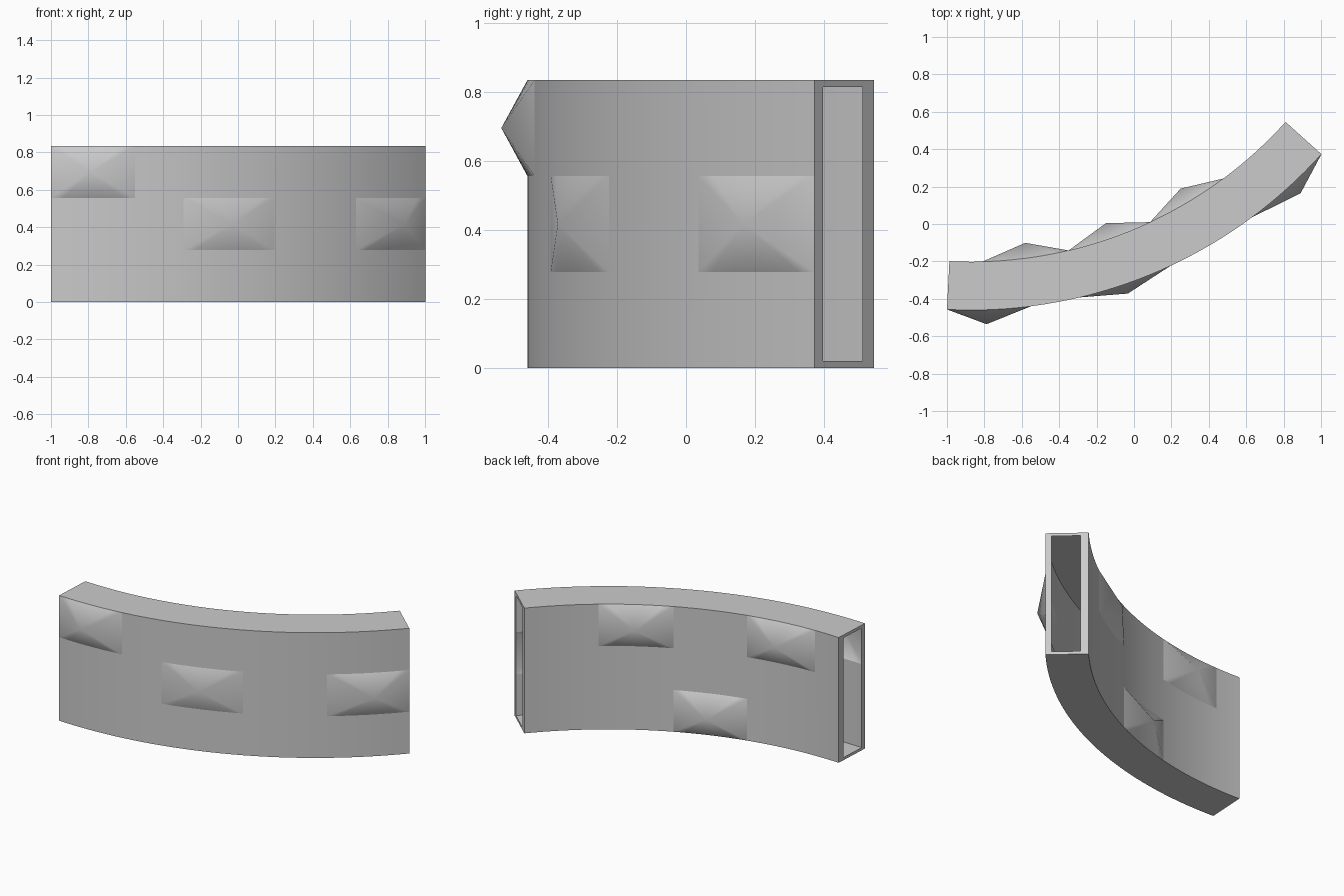
import bpy, bmesh, math

if "Cube" in bpy.data.objects:
    bpy.data.objects.remove(bpy.data.objects["Cube"])

CX, CY = -0.87, 2.06          # centre of the wall's arc
R_FRONT, R_BACK = 2.52, 2.262
H = 0.835
ROWS = [0, H / 3, 2 * H / 3, H]
MARKS = [-2.96, 1.5, 7.3, 13.3, 25.0, 36.55, 47.98]   # block limits in degrees

# (first mark, last mark, row, apex angle, apex radius)
FRONT_BUMPS = [(0, 2, 2, 1.8, 2.597), (3, 4, 1, 19.0, 2.572), (5, 6, 1, 42.9, 2.587)]
BACK_BUMPS = [(1, 3, 2, 7.6, 2.18), (3, 4, 0, 19.3, 2.178), (4, 5, 2, 30.9, 2.18)]

bm = bmesh.new()


def vert(r, deg, z):
    a = math.radians(deg)
    return bm.verts.new((CX + r * math.sin(a), CY - r * math.cos(a), z))


# Finely divided angles that include every block limit
angles, mark_index = [], [0]
for a, b in zip(MARKS, MARKS[1:]):
    n = max(2, round((b - a) / 1.5))
    angles += [a + (b - a) * i / n for i in range(n)]
    mark_index.append(len(angles))
angles.append(MARKS[-1])
LAST = len(angles) - 1


def sharpen(a, b):
    e = bm.edges.get((a, b))
    if e:
        e.smooth = False


def curved_side(r, bumps):
    """Curved wall face with pointed blocks in place of some cells."""
    g = [[vert(r, a, z) for z in ROWS] for a in angles]
    used, fans = set(), []
    for m0, m1, row, deg, apex_r in bumps:
        i0, i1 = mark_index[m0], mark_index[m1]
        used |= {(i, row) for i in range(i0, i1)}
        apex = vert(apex_r, deg, (ROWS[row] + ROWS[row + 1]) / 2)
        loop = [g[i][row] for i in range(i0, i1 + 1)]
        loop += [g[i][row + 1] for i in range(i1, i0 - 1, -1)]
        fans.append((apex, loop))
    for i in range(LAST):
        for j in range(3):
            if (i, j) not in used:
                bm.faces.new((g[i][j], g[i + 1][j], g[i + 1][j + 1], g[i][j + 1]))
    for apex, loop in fans:
        for a, b in zip(loop, loop[1:] + loop[:1]):
            bm.faces.new((a, b, apex))
            sharpen(a, b)
    return g


front = curved_side(R_FRONT, FRONT_BUMPS)
back = curved_side(R_BACK, BACK_BUMPS)

# Top and bottom strips
for j in (0, 3):
    for i in range(LAST):
        bm.faces.new((front[i][j], front[i + 1][j], back[i + 1][j], back[i][j]))
        sharpen(front[i][j], front[i + 1][j])
        sharpen(back[i][j], back[i + 1][j])

# Flat lips around the open hollow ends
for i in (0, LAST):
    rf, rb, zi = R_FRONT - 0.037, R_BACK + 0.05, 0.02
    outer = front[i] + back[i][::-1]
    zs = [zi, ROWS[1], ROWS[2], H - zi]
    inner = [vert(rf, angles[i], z) for z in zs] + [vert(rb, angles[i], z) for z in zs[::-1]]
    for k in range(8):
        n = (k + 1) % 8
        bm.faces.new((outer[k], outer[n], inner[n], inner[k]))
        sharpen(outer[k], outer[n])

bmesh.ops.recalc_face_normals(bm, faces=bm.faces[:])
for f in bm.faces:
    f.smooth = True

mesh = bpy.data.meshes.new("curved_wall")
bm.to_mesh(mesh)
bm.free()
wall = bpy.data.objects.new("curved_wall", mesh)
bpy.context.collection.objects.link(wall)
